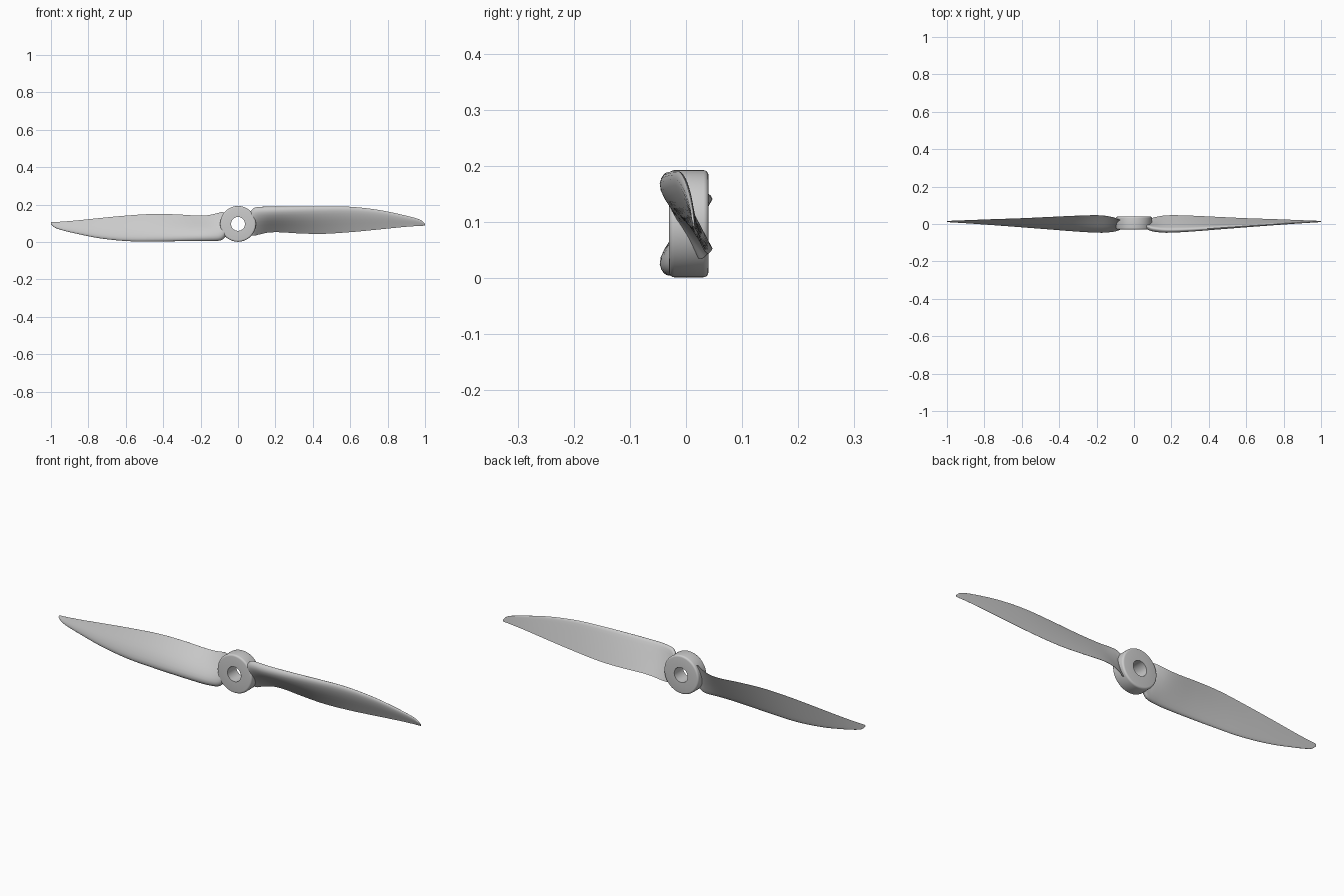
import bpy, bmesh, math
from mathutils import Vector

if "Cube" in bpy.data.objects:
    bpy.data.objects.remove(bpy.data.objects["Cube"])

CZ = 0.097  # height of the hub axis

# Blade stations: x, leading z, trailing z, leading y, trailing y, thickness
STATIONS = [
    (.065, .165, .040, -.005, .020, .025),
    (.085, .184, .034, -.012, .026, .030),
    (.11, .191, .040, -.018, .036, .033),
    (.16, .193, .051, -.025, .045, .034),
    (.22, .193, .053, -.026, .047, .032),
    (.32, .193, .047, -.022, .044, .028),
    (.45, .193, .044, -.014, .038, .023),
    (.60, .190, .053, -.005, .031, .018),
    (.75, .173, .067, .003, .026, .013),
    (.88, .146, .080, .010, .021, .009),
    (.96, .125, .086, .013, .018, .006),
    (.985, .113, .087, .014, .017, .005),
    (1.0, .098, .088, .015, .016, .003),
]
# Section: chord fraction, offset towards the front as a fraction of thickness
FRONT = [(0, .32), (.01, .5), (.03, .68), (.075, .88), (.15, 1), (.25, 1.02),
         (.37, .95), (.5, .8), (.65, .56), (.8, .33), (.92, .15), (1, .04)]
BACK = [(1, 0), (.8, 0), (.6, 0), (.4, 0), (.2, 0), (.1, .01), (.05, .05),
        (.02, .13), (.006, .22)]


def slope(i):
    a, b = STATIONS[max(i - 1, 0)], STATIONS[min(i + 1, len(STATIONS) - 1)]
    return [(q - p) / (b[0] - a[0]) for p, q in zip(a, b)]


def interpolated(steps=5):
    rows = []
    for i in range(len(STATIONS) - 1):
        a, b, ma, mb = STATIONS[i], STATIONS[i + 1], slope(i), slope(i + 1)
        h = b[0] - a[0]
        for k in range(steps):
            t = k / steps
            rows.append([(2*t**3 - 3*t**2 + 1)*p + (t**3 - 2*t**2 + t)*h*m
                         + (3*t**2 - 2*t**3)*q + (t**3 - t**2)*h*n
                         for p, q, m, n in zip(a, b, ma, mb)])
    return rows + [list(STATIONS[-1])]


def finish(bm, name, angle):
    bmesh.ops.recalc_face_normals(bm, faces=bm.faces)
    mesh = bpy.data.meshes.new(name)
    bm.to_mesh(mesh)
    bm.free()
    ob = bpy.data.objects.new(name, mesh)
    bpy.context.collection.objects.link(ob)
    bpy.ops.object.select_all(action='DESELECT')
    ob.select_set(True)
    bpy.context.view_layer.objects.active = ob
    bpy.ops.object.shade_smooth_by_angle(angle=math.radians(angle))
    return ob


def bridge(bm, a, b):
    n = len(a)
    for j in range(n):
        bm.faces.new((a[j], a[(j + 1) % n], b[(j + 1) % n], b[j]))


# Twisted blade lofted through the stations, thick side to the front
def blade(name, sign):
    bm = bmesh.new()
    rings = []
    for x, zl, zt, yl, yt, thick in interpolated():
        le = Vector((yl, zl - CZ))
        chord = Vector((yt, zt - CZ)) - le
        d = chord.normalized()
        normal = Vector((d.y, -d.x))
        ring = []
        for s, n in FRONT + BACK:
            p = le + chord * s + normal * (n * thick)
            ring.append(bm.verts.new((sign * x, p.x, CZ + sign * p.y)))
        rings.append(ring)
    for a, b in zip(rings, rings[1:]):
        bridge(bm, a, b)
    bm.faces.new(rings[0])
    bm.faces.new(rings[-1])
    return finish(bm, name, 40)


blade("right_blade", 1)
blade("left_blade", -1)

# Hub ring with rounded outer rims and a shaft hole
R, HOLE, Y0, Y1, C = 0.0955, 0.037, -0.03, 0.04, 0.009
profile = [(HOLE, Y0), (R - C, Y0)]
profile += [(R - C + C * math.sin(a), Y0 + C - C * math.cos(a))
            for a in (math.radians(d) for d in (22.5, 45, 67.5, 90))]
profile += [(r, Y0 + Y1 - y) for r, y in reversed(profile)]
bm = bmesh.new()
N = 64
rings = []
for i in range(N):
    a = 2 * math.pi * i / N
    rings.append([bm.verts.new((r * math.cos(a), y, CZ + r * math.sin(a)))
                  for r, y in profile])
for i in range(N):
    bridge(bm, rings[i], rings[(i + 1) % N])
finish(bm, "hub", 35)
